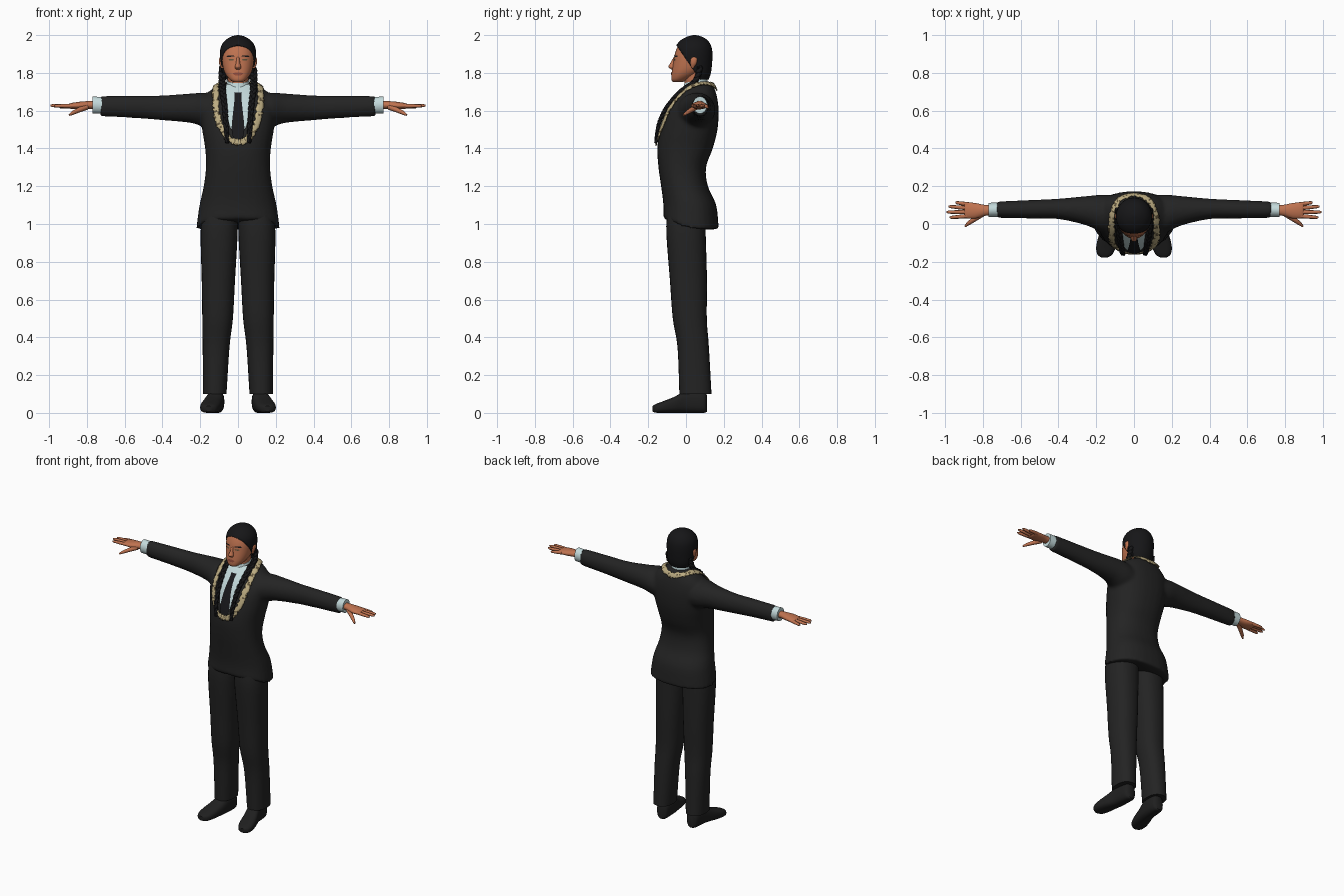
import bpy, bmesh, math, random
from mathutils import Vector
from mathutils.bvhtree import BVHTree

random.seed(4)
default_cube = bpy.data.objects.get("Cube")
if default_cube:
    bpy.data.objects.remove(default_cube)


def material(name, r, g, b):
    mat = bpy.data.materials.new(name)
    mat.use_nodes = True
    mat.diffuse_color = (r, g, b, 1)
    shader = mat.node_tree.nodes["Principled BSDF"]
    shader.inputs["Base Color"].default_value = (r, g, b, 1)
    shader.inputs["Roughness"].default_value = 0.8
    return mat


SUIT = material("charcoal suit", .017, .017, .017)
HAIR = material("black hair", .008, .008, .009)
SKIN = material("warm skin", .52, .17, .08)
LIPS = material("dark lips", .3, .075, .045)
SHIRT = material("pale blue shirt", .55, .7, .71)
TIE = material("black tie", .01, .01, .012)
BEAD = material("beige beads", .5, .41, .22)
BEAD_DARK = material("brown beads", .12, .09, .045)
SHOE = material("shoe leather", .014, .014, .014)

SIDES = ((1, "left"), (-1, "right"))
made = []


def spline(points, steps):
    """Catmull-Rom through tuples of any length."""
    p = [Vector(q) for q in points]
    p = [p[0] * 2 - p[1]] + p + [p[-1] * 2 - p[-2]]
    out = []
    for i in range(1, len(p) - 2):
        a, b, c, d = p[i - 1:i + 3]
        for k in range(steps):
            t = k / steps
            out.append(b + (c - a) * (t / 2) + (a * 2 - b * 5 + c * 4 - d) * (t * t / 2)
                       + (b * 3 - a - c * 3 + d) * (t ** 3 / 2))
    return out + [p[-2]]


def add_loft(bm, rings, axis="z", side=1, steps=4, n=28, power=2.0):
    """Rings are (position on axis, centre a, centre b, radius a, radius b)."""
    loops = []
    for t, a, b, ra, rb in spline(rings, steps):
        loop = []
        for k in range(n):
            c, s = math.cos(math.tau * k / n), math.sin(math.tau * k / n)
            u = a + ra * math.copysign(abs(c) ** (2 / power), c)
            v = b + rb * math.copysign(abs(s) ** (2 / power), s)
            x, y, z = {"z": (u, v, t), "x": (t, u, v), "y": (u, t, v)}[axis]
            loop.append(bm.verts.new((x * side, y, z)))
        loops.append(loop)
    for lo, hi in zip(loops, loops[1:]):
        for k in range(n):
            bm.faces.new((lo[k], lo[k - 1], hi[k - 1], hi[k]))
    bm.faces.new(loops[0])
    bm.faces.new(loops[-1])
    bmesh.ops.recalc_face_normals(bm, faces=bm.faces)


def finish(name, bm, *mats):
    mesh = bpy.data.meshes.new(name)
    bm.to_mesh(mesh)
    bm.free()
    for mat in mats:
        mesh.materials.append(mat)
    ob = bpy.data.objects.new(name, mesh)
    bpy.context.collection.objects.link(ob)
    made.append(ob)
    return ob


def loft(name, mat, rings, **options):
    bm = bmesh.new()
    add_loft(bm, rings, **options)
    return finish(name, bm, mat)


def tube(name, mat, paths, depth):
    """Round tubes; every path is a list of (point, radius factor)."""
    curve = bpy.data.curves.new(name, "CURVE")
    curve.dimensions = "3D"
    curve.bevel_depth, curve.bevel_resolution, curve.use_fill_caps = depth, 2, True
    curve.materials.append(mat)
    for path in paths:
        sp = curve.splines.new("POLY")
        sp.points.add(len(path) - 1)
        for pt, (co, radius) in zip(sp.points, path):
            pt.co, pt.radius = (*co, 1), radius
    ob = bpy.data.objects.new(name, curve)
    bpy.context.collection.objects.link(ob)
    bpy.ops.object.select_all(action="DESELECT")
    ob.select_set(True)
    bpy.context.view_layer.objects.active = ob
    bpy.ops.object.convert(target="MESH")
    made.append(bpy.context.view_layer.objects.active)


def surface(ob):
    bpy.context.view_layer.update()
    return BVHTree.FromObject(ob, bpy.context.evaluated_depsgraph_get())


def plate(name, mat, tree, rows, lift, side=1, cols=10):
    """Thin patch laid on the front of a surface; rows are (z, x from, x to)."""
    bm = bmesh.new()
    grid = []
    for z, x0, x1 in spline(rows, 4):
        line = []
        for k in range(cols + 1):
            start = Vector((side * (x0 + (x1 - x0) * k / cols), -1, z))
            hit, normal, _, _ = tree.ray_cast(start, Vector((0, 1, 0)))
            if hit is None:
                hit, normal, _, _ = tree.find_nearest(start)
            line.append(bm.verts.new(hit + normal * lift))
        grid.append(line)
    for lo, hi in zip(grid, grid[1:]):
        for k in range(cols):
            quad = (lo[k], lo[k + 1], hi[k + 1], hi[k])
            face = bm.faces.new(quad)
            face.normal_update()
            if face.normal.y > 0:
                face.normal_flip()
    return finish(name, bm, mat)


# Jacket: torso and sleeves fused into one skin, hem raised at the front
bm = bmesh.new()
add_loft(bm, [(.972, 0, .027, .222, .147), (1.1, 0, .02, .204, .14), (1.2, 0, -.008, .182, .124),
              (1.3, 0, -.02, .17, .126), (1.4, 0, -.005, .174, .147), (1.5, 0, .015, .19, .152),
              (1.6, 0, .035, .2, .138), (1.67, 0, .055, .18, .11), (1.72, 0, .07, .13, .08),
              (1.748, 0, .075, .08, .058)], power=2.3)
for v in bm.verts:
    if v.co.z < 1.09:
        fade = (1.09 - v.co.z) / .118
        v.co.z += fade * .055 * max(0, min(1, -v.co.y / .1))
for s, side in SIDES:
    add_loft(bm, [(.08, .05, 1.59, .1, .085), (.17, .055, 1.603, .1, .092), (.25, .07, 1.613, .078, .078),
                  (.4, .08, 1.615, .054, .066), (.55, .078, 1.62, .049, .059),
                  (.728, .076, 1.624, .043, .054)], axis="x", side=s)
jacket = finish("jacket", bm, SUIT)
remesh = jacket.modifiers.new("fuse", "REMESH")
remesh.mode, remesh.voxel_size, remesh.use_smooth_shade = "VOXEL", .011, True
soften = jacket.modifiers.new("soften", "SMOOTH")
soften.factor, soften.iterations = .5, 5
chest = surface(jacket)

# Shirt front, tie and collar
plate("shirt_front", SHIRT, chest, [(1.735, -.06, .06), (1.68, -.068, .068), (1.6, -.06, .06),
                                    (1.52, -.043, .043), (1.455, -.012, .012)], .004)
plate("tie", TIE, chest, [(1.69, -.02, .02), (1.665, -.017, .017), (1.6, -.024, .024),
                          (1.5, -.033, .033), (1.44, -.02, .02)], .009)
collar = loft("shirt_collar", SHIRT, [(1.69, 0, .05, .072, .068), (1.73, 0, .05, .065, .064),
                                      (1.765, 0, .052, .06, .06)])
for v in collar.data.vertices:
    v.co.z += .25 * (v.co.y - .07)

# Beaded necklace: ragged band following the jacket
half = [(0, .15, 1.72), (.07, .13, 1.735), (.105, .07, 1.735), (.115, 0, 1.7), (.111, -.06, 1.62),
        (.097, -.1, 1.54), (.066, -.14, 1.47), (.033, -.15, 1.44), (0, -.15, 1.43)]
path = spline(half, 9)
path += [Vector((-p.x, p.y, p.z)) for p in reversed(path[1:-1])]
bm = bmesh.new()
band = []
for i, p in enumerate(path):
    tangent = path[(i + 1) % len(path)] - path[i - 1]
    _, normal, _, _ = chest.find_nearest(p)
    across = tangent.cross(normal).normalized()
    line = []
    for k in range(4):
        reach = (k - 1.5) * .0105 + (random.uniform(-.005, .005) if k in (0, 3) else 0)
        hit, n, _, _ = chest.find_nearest(p + across * reach)
        line.append(bm.verts.new(hit + n * .009))
    band.append(line)
for i, line in enumerate(band):
    prev = band[i - 1]
    for k in range(3):
        face = bm.faces.new((prev[k], line[k], line[k + 1], prev[k + 1]))
        face.material_index = int(random.random() < .2)
bmesh.ops.recalc_face_normals(bm, faces=bm.faces)
necklace = finish("necklace", bm, BEAD, BEAD_DARK)
necklace.modifiers.new("thickness", "SOLIDIFY").thickness = .006
necklace.modifiers["thickness"].offset = 0

# Head, neck, nose
loft("neck", SKIN, [(1.68, 0, .05, .056, .056), (1.75, 0, .048, .054, .055), (1.83, 0, .04, .058, .06)])
head = loft("head", SKIN, [(1.752, 0, -.043, .026, .027), (1.765, 0, -.034, .044, .043),
                           (1.79, 0, -.01, .064, .067), (1.82, 0, .01, .077, .083),
                           (1.86, 0, .022, .084, .088), (1.9, 0, .03, .086, .089),
                           (1.94, 0, .036, .08, .08), (1.97, 0, .04, .058, .062),
                           (1.985, 0, .042, .02, .02)], power=2.2, n=36)
loft("nose", SKIN, [(1.885, 0, -.056, .007, .008), (1.85, 0, -.068, .011, .016),
                    (1.832, 0, -.073, .017, .021), (1.818, 0, -.066, .012, .012)], n=16)
face_skin = surface(head)
plate("lips", LIPS, face_skin, [(1.802, -.014, .014), (1.796, -.026, .026), (1.786, -.014, .014)], .003)
for s, side in SIDES:
    plate(side + "_eyebrow", HAIR, face_skin, [(1.885, .014, .058), (1.892, .022, .054)], .003, s)
    plate(side + "_eye", BEAD_DARK, face_skin, [(1.865, .026, .042), (1.869, .02, .048), (1.874, .026, .042)],
          .003, s)
    loft(side + "_ear", SKIN, [(1.825, .084, .035, .006, .006), (1.85, .09, .04, .01, .016),
                               (1.875, .09, .042, .01, .018), (1.89, .085, .042, .006, .008)], side=s, n=14)

# Hair cap, cut along a slanted hairline
bm = bmesh.new()
add_loft(bm, [(1.765, 0, .07, .065, .05), (1.8, 0, .06, .083, .072), (1.85, 0, .045, .093, .093),
              (1.9, 0, .04, .096, .1), (1.94, 0, .04, .09, .094), (1.972, 0, .043, .068, .072),
              (1.992, 0, .045, .036, .038), (2.0, 0, .045, .006, .006)], n=36)
bmesh.ops.bisect_plane(bm, geom=bm.verts[:] + bm.edges[:] + bm.faces[:], plane_co=(0, -.05, 1.945),
                       plane_no=(0, -.145, -.1), clear_outer=True)
hair = finish("hair_cap", bm, HAIR)
hair.modifiers.new("thickness", "SOLIDIFY").thickness = .014

# Braids, each of three woven strands
for s, side in SIDES:
    centre = spline([(.08, .075, 1.83), (.084, .05, 1.76), (.08, -.03, 1.7), (.07, -.1, 1.62),
                     (.064, -.143, 1.53), (.058, -.16, 1.43)], 14)
    strands = []
    for k in range(3):
        strand = []
        for i, p in enumerate(centre):
            t = i * .45 + k * math.tau / 3
            taper = 1 - .45 * i / len(centre)
            weave = Vector((math.sin(t) * .01, math.sin(2 * t) * .006, 0)) * taper
            strand.append((Vector((s * p.x, p.y, p.z)) + weave, taper))
        strands.append(strand)
    tube(side + "_braid", HAIR, strands, .012)

# Cuffs and hands
tips = [(.945, .114, 1.618), (.982, .093, 1.625), (.992, .063, 1.627), (.975, .034, 1.625)]
for s, side in SIDES:
    loft(side + "_cuff", SHIRT, [(.7, .076, 1.627, .038, .044), (.77, .074, 1.63, .038, .045)], axis="x", side=s)
    loft(side + "_palm", SKIN, [(.75, .073, 1.63, .026, .022), (.79, .072, 1.63, .029, .021),
                                (.84, .07, 1.627, .041, .02), (.885, .072, 1.625, .042, .015),
                                (.898, .073, 1.625, .036, .009)], axis="x", side=s)
    fingers = []
    for k, (x, y, z) in enumerate(tips):
        root = Vector((.87, .103 - k * .02, 1.625))
        tip = Vector((x, y, z))
        fingers.append([(root, 1.1), (root.lerp(tip, .5), 1), (root.lerp(tip, .9), .8), (tip, .4)])
    fingers.append([((.8, .055, 1.62), 1.5), ((.845, .025, 1.602), 1.25), ((.875, .004, 1.588), 1),
                    ((.893, -.012, 1.577), .5)])
    tube(side + "_fingers", SKIN, [[((s * c[0], c[1], c[2]), r) for c, r in f] for f in fingers], .0105)

# Trousers and shoes
for s, side in SIDES:
    loft(side + "_trouser_leg", SUIT, [(.1, .123, .05, .062, .085), (.35, .116, .038, .071, .083),
                                       (.5, .108, .02, .081, .09), (.7, .104, .013, .088, .098),
                                       (.95, .1, 0, .098, .104), (1.06, .095, 0, .092, .1)],
         side=s, power=2.3)
    loft(side + "_shoe", SHOE, [(.11, .113, .05, .022, .045), (.09, .114, .056, .04, .056),
                                (0, .12, .058, .046, .058), (-.06, .135, .043, .051, .043),
                                (-.12, .148, .031, .052, .031), (-.16, .154, .024, .04, .023),
                                (-.178, .156, .022, .016, .014)], axis="y", side=s, power=2.7)

# Smooth shading with sharp rims
bpy.ops.object.select_all(action="DESELECT")
for ob in made:
    ob.select_set(True)
bpy.context.view_layer.objects.active = jacket
bpy.ops.object.shade_smooth_by_angle(angle=math.radians(45))
